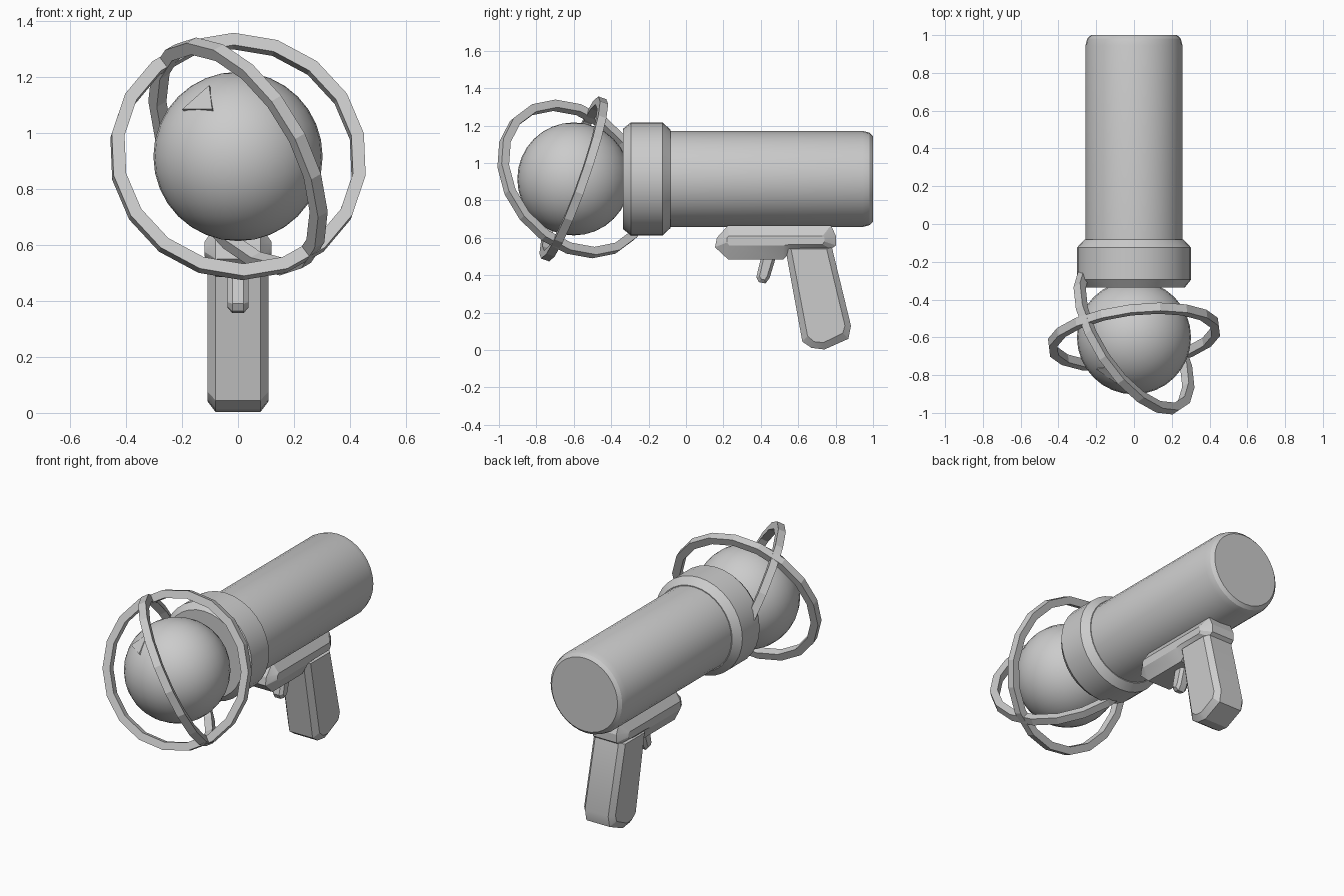
import bpy, bmesh, math
from mathutils import Vector, Matrix

if "Cube" in bpy.data.objects:
    bpy.data.objects.remove(bpy.data.objects["Cube"])

AXIS_Z = 0.915            # height of the barrel axis
HEAD = Vector((0, -0.6, AXIS_Z))


def make(name, bm, angle=None):
    bmesh.ops.recalc_face_normals(bm, faces=bm.faces)
    me = bpy.data.meshes.new(name)
    bm.to_mesh(me)
    bm.free()
    ob = bpy.data.objects.new(name, me)
    bpy.context.collection.objects.link(ob)
    if angle:
        bpy.ops.object.select_all(action='DESELECT')
        ob.select_set(True)
        bpy.context.view_layer.objects.active = ob
        bpy.ops.object.shade_smooth_by_angle(angle=math.radians(angle))
    return ob


def loft(name, loops, closed=False, angle=None):
    """Skin equal-length point loops; cap the ends unless closed."""
    bm = bmesh.new()
    rows = [[bm.verts.new(p) for p in loop] for loop in loops]
    n = len(rows[0])
    pairs = list(zip(rows, rows[1:])) + ([(rows[-1], rows[0])] if closed else [])
    for a, b in pairs:
        for i in range(n):
            j = (i + 1) % n
            bm.faces.new((a[i], a[j], b[j], b[i]))
    if not closed:
        bm.faces.new(rows[0])
        bm.faces.new(rows[-1])
    return make(name, bm, angle)


def lathe(name, profile, sides=32):
    """Turn (radius, y) points around the barrel axis."""
    loops = [[(r * math.sin(2 * math.pi * i / sides), y,
               AXIS_Z + r * math.cos(2 * math.pi * i / sides)) for i in range(sides)]
             for r, y in profile]
    return loft(name, loops, angle=25)


def slab(name, outer, inner, half_flat, half_full):
    """Side profile (y, z) given thickness in x, with chamfered sides."""
    layers = [(-half_full, inner), (-half_flat, outer), (half_flat, outer), (half_full, inner)]
    return loft(name, [[(x, y, z) for y, z in pts] for x, pts in layers], angle=25)


def ring(name, normal, r_in=0.414, r_out=0.46, half=0.023, sides=18):
    """Square-section hoop around the head."""
    n = Vector(normal).normalized()
    up = (Vector((0, 0, 1)) - n * n.z).normalized()
    side = up.cross(n)
    section = [(r_in, -half), (r_out, -half), (r_out, half), (r_in, half)]
    loops = []
    for i in range(sides):
        a = 2 * math.pi * i / sides
        d = up * math.cos(a) + side * math.sin(a)
        loops.append([HEAD + d * r + n * h for r, h in section])
    return loft(name, loops, closed=True)


# Barrel and collar
lathe("barrel", [(0.257, -0.15), (0.257, 0.945), (0.247, 0.982), (0.228, 1.0)])
lathe("collar", [(0.268, -0.337), (0.302, -0.295), (0.302, -0.125), (0.262, -0.082)])

# Round head
bm = bmesh.new()
bmesh.ops.create_uvsphere(bm, u_segments=32, v_segments=16, radius=0.302,
                          matrix=Matrix.Translation(HEAD))
make("head_ball", bm, 40)

# Small three-cornered plate sunk into the head
d = Vector((-0.13, -0.185, 0.195)).normalized()
bm = bmesh.new()
bmesh.ops.create_cone(bm, cap_ends=True, segments=3, radius1=0.075, radius2=0.075, depth=0.02,
                      matrix=Matrix.Translation(HEAD + d * 0.292)
                      @ d.to_track_quat('Z', 'Y').to_matrix().to_4x4())
make("head_plate", bm)

# Two crossed hoops
ring("hoop_upright", (0.115, -0.936, 0.334))
ring("hoop_slanted", (0.747, 0.494, 0.431))

# Mount under the barrel
slab("grip_mount",
     [(0.225, 0.667), (0.775, 0.667), (0.802, 0.61), (0.802, 0.56), (0.775, 0.54),
      (0.56, 0.525), (0.52, 0.485), (0.225, 0.485), (0.155, 0.55), (0.165, 0.6)],
     [(0.23, 0.61), (0.73, 0.61), (0.74, 0.60), (0.74, 0.58), (0.73, 0.565),
      (0.56, 0.565), (0.52, 0.56), (0.23, 0.56), (0.22, 0.575), (0.22, 0.6)],
     0.08, 0.12)

# Handle
slab("grip",
     [(0.53, 0.55), (0.78, 0.55), (0.882, 0.13), (0.868, 0.06), (0.74, 0.003),
      (0.67, 0.012), (0.622, 0.045)],
     [(0.562, 0.54), (0.752, 0.54), (0.85, 0.13), (0.838, 0.09), (0.735, 0.04),
      (0.685, 0.045), (0.65, 0.075)],
     0.08, 0.108)

# Trigger
slab("trigger",
     [(0.405, 0.51), (0.485, 0.51), (0.447, 0.385), (0.425, 0.356), (0.39, 0.363), (0.376, 0.39)],
     [(0.42, 0.51), (0.47, 0.51), (0.433, 0.392), (0.42, 0.375), (0.402, 0.38), (0.393, 0.395)],
     0.02, 0.037)
